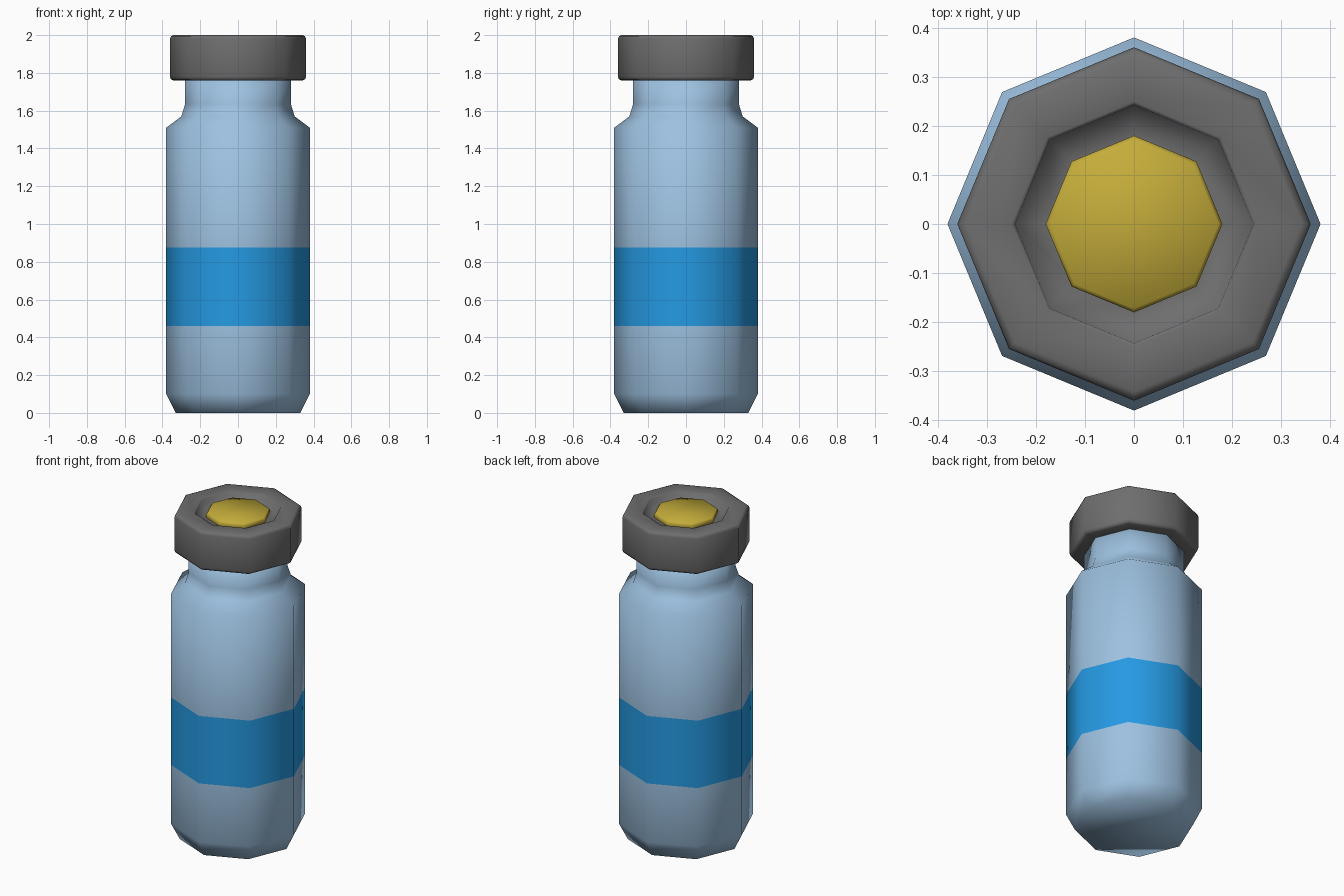
import bpy, bmesh, math

if "Cube" in bpy.data.objects:
    bpy.data.objects.remove(bpy.data.objects["Cube"])

SIDES = 8


def material(name, srgb):
    lin = [((c / 255 + 0.055) / 1.055) ** 2.4 for c in srgb]
    m = bpy.data.materials.new(name)
    m.diffuse_color = (*lin, 1)
    m.use_nodes = True
    m.node_tree.nodes["Principled BSDF"].inputs["Base Color"].default_value = m.diffuse_color
    return m


glass = material("pale_blue_glass", (157, 193, 224))
band = material("bright_blue_label", (37, 154, 227))
metal = material("grey_cap", (110, 110, 110))
seal = material("yellow_seal", (196, 172, 58))


def lathe(name, profile, mats, pick=lambda z: 0):
    """Spin an (r, z) profile into an octagonal solid; the ends are capped flat."""
    bm = bmesh.new()
    rings = []
    for r, z in profile:
        rings.append([bm.verts.new((r * math.cos(2 * math.pi * i / SIDES),
                                    r * math.sin(2 * math.pi * i / SIDES), z))
                      for i in range(SIDES)])
    for a, b in zip(rings, rings[1:]):
        for i in range(SIDES):
            j = (i + 1) % SIDES
            bm.faces.new((a[i], a[j], b[j], b[i]))
    bm.faces.new(rings[0][::-1])
    bm.faces.new(rings[-1])
    bmesh.ops.recalc_face_normals(bm, faces=bm.faces[:])
    for f in bm.faces:
        f.smooth = True
        f.material_index = pick(f.calc_center_median().z)
    me = bpy.data.meshes.new(name)
    bm.to_mesh(me)
    bm.free()
    for m in mats:
        me.materials.append(m)
    ob = bpy.data.objects.new(name, me)
    bpy.context.collection.objects.link(ob)
    return ob


# Bottle body with chamfered base, label band, shoulder and neck
lathe("bottle", [(0.33, 0), (0.38, 0.10), (0.38, 0.46), (0.38, 0.875),
                 (0.38, 1.51), (0.30, 1.57), (0.28, 1.635), (0.28, 1.77)],
      [glass, band], lambda z: 1 if 0.5 < z < 0.85 else 0)

# Crimped cap with softened edges and a shallow recess in the top
lathe("cap", [(0.25, 1.76), (0.342, 1.76), (0.355, 1.766), (0.36, 1.78),
              (0.36, 1.98), (0.355, 1.994), (0.342, 2.0),
              (0.25, 2.0), (0.243, 1.996), (0.238, 1.965), (0.17, 1.965)],
      [metal])

# Raised seal in the middle of the recess
lathe("seal_disc", [(0.18, 1.95), (0.18, 1.985), (0.172, 1.994)], [seal])
